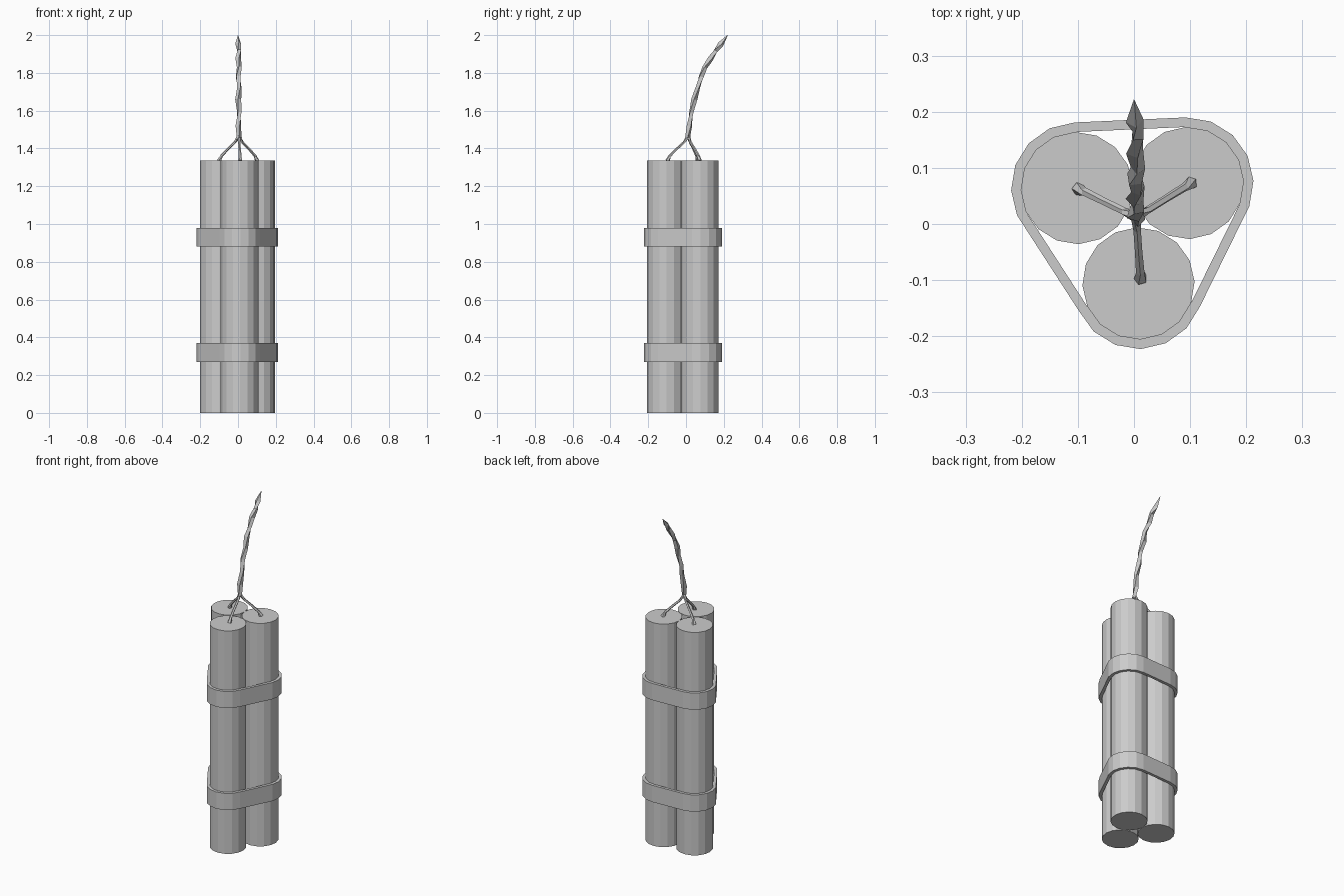
import bpy
import bmesh
from math import cos, sin, pi, radians
from mathutils import Vector, geometry

if "Cube" in bpy.data.objects:
    bpy.data.objects.remove(bpy.data.objects["Cube"], do_unlink=True)

grey = bpy.data.materials.new("plain grey")
grey.use_nodes = True
color = (0.6, 0.6, 0.6, 1)
grey.diffuse_color = color
grey.node_tree.nodes["Principled BSDF"].inputs["Base Color"].default_value = color

SIDES = 16
RADIUS = 0.1
HEIGHT = 1.335
centres = {
    "left": Vector((0.096, 0.073)),
    "right": Vector((-0.102, 0.064)),
    "front": Vector((0.008, -0.106)),
}


def finish(name, bm):
    bmesh.ops.recalc_face_normals(bm, faces=bm.faces)
    mesh = bpy.data.meshes.new(name)
    bm.to_mesh(mesh)
    bm.free()
    mesh.materials.append(grey)
    obj = bpy.data.objects.new(name, mesh)
    bpy.context.collection.objects.link(obj)
    return obj


def circle(centre, radius):
    angles = [2 * pi * i / SIDES + radians(2) for i in range(SIDES)]
    return [centre + radius * Vector((cos(a), sin(a))) for a in angles]


def bridge(bm, a, b):
    n = len(a)
    for i in range(n):
        j = (i + 1) % n
        bm.faces.new((a[i], a[j], b[j], b[i]))


def stick(name, centre):
    bm = bmesh.new()
    rings = [[bm.verts.new((p.x, p.y, z)) for p in circle(centre, RADIUS)]
             for z in (0, HEIGHT)]
    bridge(bm, *rings)
    for ring in rings:
        bm.faces.new(ring)
    finish(name, bm)


def strap(name, low, high):
    # band wrapped tightly around all three sticks
    inner = [p for c in centres.values() for p in circle(c, RADIUS)]
    outer = [p for c in centres.values() for p in circle(c, RADIUS + 0.017)]
    hull = geometry.convex_hull_2d(inner)
    bm = bmesh.new()
    rings = [[bm.verts.new((pts[i].x, pts[i].y, z)) for i in hull]
             for pts, z in ((inner, low), (outer, low), (outer, high), (inner, high))]
    for k in range(4):
        bridge(bm, rings[k], rings[(k + 1) % 4])
    finish(name, bm)


def cord(name, path, sides, twist):
    # tube through (x, y, z, radius) points, turning a little at every ring
    pts = [Vector(p[:3]) for p in path]
    bm = bmesh.new()
    rings = []
    for i, p in enumerate(pts):
        along = pts[min(i + 1, len(pts) - 1)] - pts[max(i - 1, 0)]
        along.normalize()
        u = along.cross(Vector((0.1, 0.3, 1)) if abs(along.z) < 0.8
                        else Vector((0, 1, 0))).normalized()
        if rings and u.dot(last) < 0:
            u = -u
        last = u
        v = along.cross(u)
        ring = []
        for k in range(sides):
            a = 2 * pi * k / sides + twist * i
            ring.append(bm.verts.new(p + path[i][3] * (cos(a) * u + sin(a) * v)))
        if rings:
            bridge(bm, rings[-1], ring)
        rings.append(ring)
    bm.faces.new(rings[0])
    bm.faces.new(rings[-1])
    finish(name, bm)


for side, centre in centres.items():
    stick(side + "_stick", centre)

strap("lower_strap", 0.27, 0.37)
strap("upper_strap", 0.88, 0.98)

# short fuses from each stick to the knot
knot = Vector((0.004, 0.012, 1.465))
starts = {"left": (0.102, 0.073), "right": (-0.1, 0.063), "front": (0.012, -0.098)}
for side, (x, y) in starts.items():
    base = Vector((x, y, HEIGHT))
    path = []
    for t, rise, r in ((0, -0.005, 0.012), (0.12, 0.2, 0.008),
                       (0.45, 0.48, 0.007), (0.8, 0.75, 0.007), (1, 1, 0.01)):
        p = base.lerp(knot, t)
        path.append((p.x, p.y, HEIGHT + rise * (knot.z - HEIGHT), r))
    cord(side + "_short_fuse", path, 5, 0)

# long twisted fuse leaning to the back
spine = [(0.008, 1.455), (0.018, 1.52), (0.028, 1.59), (0.044, 1.66), (0.062, 1.72),
         (0.081, 1.78), (0.1, 1.83), (0.13, 1.875), (0.158, 1.918), (0.184, 1.952)]
path = [(0.004 + 0.003 * (-1) ** i, y, z, 0.016 if i % 2 else 0.013)
        for i, (y, z) in enumerate(spine)]
path.append((0, 0.221, 2, 0.0008))
cord("long_fuse", path, 4, 0.5)
